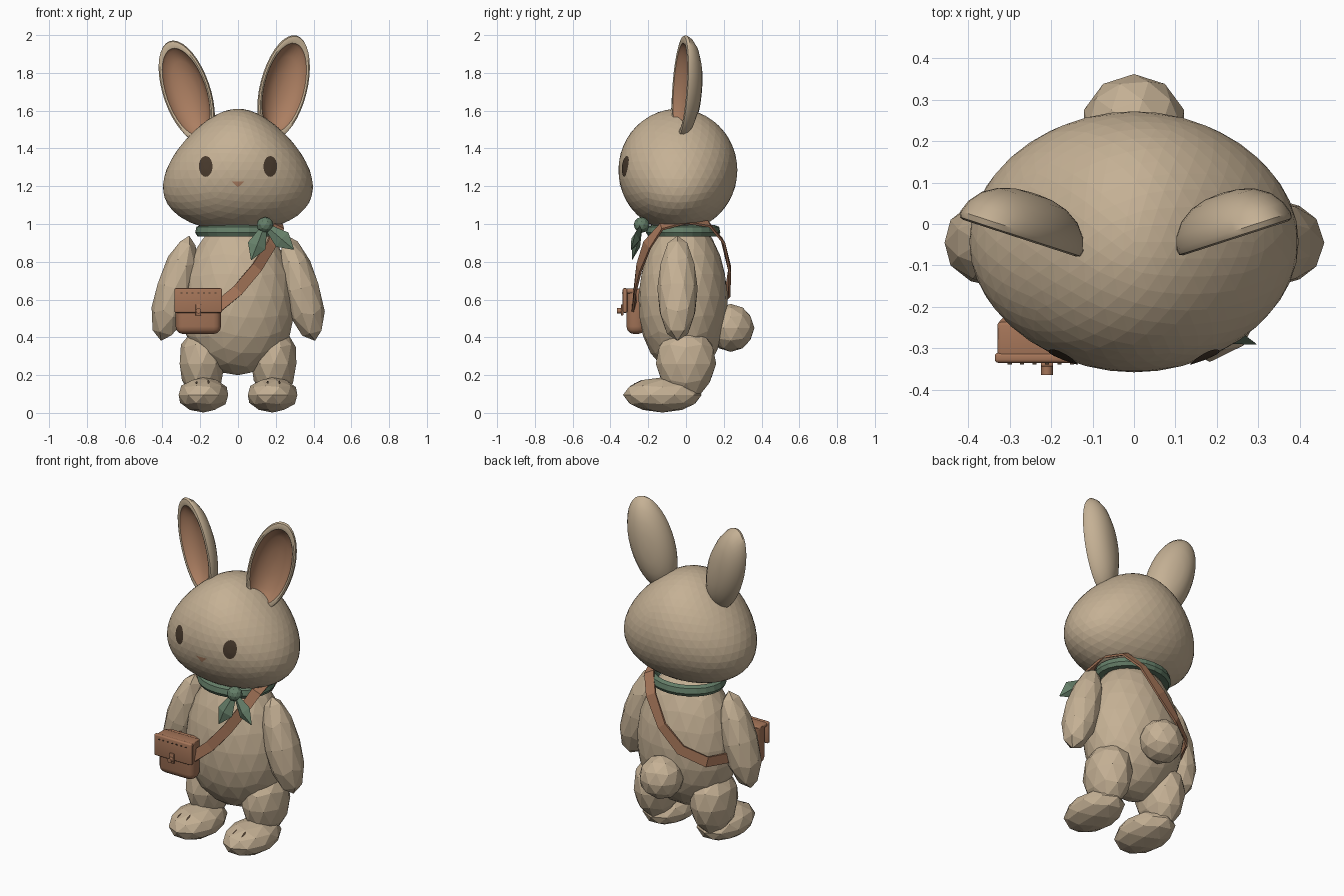
import bpy, bmesh, math
from math import sin, cos, pi, radians
from mathutils import Vector, Matrix
from mathutils.bvhtree import BVHTree

if "Cube" in bpy.data.objects:
    bpy.data.objects.remove(bpy.data.objects["Cube"])


def material(name, rgb):
    m = bpy.data.materials.new(name)
    m.use_nodes = True
    m.diffuse_color = (*rgb, 1)
    m.node_tree.nodes["Principled BSDF"].inputs["Base Color"].default_value = (*rgb, 1)
    return m


FUR = material("tan fur", (.56, .44, .30))
INNER = material("inner ear pink brown", (.41, .21, .12))
LEATHER = material("brown leather", (.38, .18, .10))
GREEN = material("scarf green", (.13, .21, .14))
DARK = material("dark brown", (.065, .042, .026))


def finish(name, bm, mats, smooth=False):
    bmesh.ops.recalc_face_normals(bm, faces=bm.faces)
    mesh = bpy.data.meshes.new(name)
    bm.to_mesh(mesh)
    bm.free()
    for m in mats:
        mesh.materials.append(m)
    ob = bpy.data.objects.new(name, mesh)
    bpy.context.collection.objects.link(ob)
    if smooth:
        bpy.ops.object.select_all(action='DESELECT')
        ob.select_set(True)
        bpy.context.view_layer.objects.active = ob
        bpy.ops.object.shade_smooth_by_angle(angle=radians(40))
    return ob


def ball(name, loc, size, detail, mat=FUR, taper=(0, 0), tilt=0):
    """Faceted ellipsoid; taper narrows x and y towards the top."""
    bm = bmesh.new()
    bmesh.ops.create_icosphere(bm, subdivisions=detail, radius=1)
    turn = Matrix.Rotation(tilt, 3, 'Y')
    for v in bm.verts:
        x, y, z = v.co
        p = Vector((x * size[0] * (1 - taper[0] * z), y * size[1] * (1 - taper[1] * z), z * size[2]))
        v.co = turn @ p + Vector(loc)
    return finish(name, bm, [mat])


def loft(name, rings, mats, closed=False, inner_from=None, smooth=False):
    """Skin a list of equal rings; later strips can take the second material."""
    bm = bmesh.new()
    rows = [[bm.verts.new(p) for p in ring] for ring in rings]
    n = len(rows[0])
    for i in range(len(rows) if closed else len(rows) - 1):
        a, b = rows[i], rows[(i + 1) % len(rows)]
        for j in range(n):
            k = (j + 1) % n
            f = bm.faces.new((a[j], a[k], b[k], b[j]))
            if inner_from is not None and i >= inner_from:
                f.material_index = 1
    if not closed:
        bm.faces.new(rows[0])
        last = bm.faces.new(rows[-1])
        last.material_index = 0 if inner_from is None else 1
    return finish(name, bm, mats, smooth)


def box(name, loc, size, mat, bevel=0.0, tall=0):
    bm = bmesh.new()
    bmesh.ops.create_cube(bm, size=1)
    for v in bm.verts:
        v.co = Vector([v.co[i] * size[i] + loc[i] for i in range(3)])
    if bevel:
        edges = [e for e in bm.edges if not tall or min(v.co.z for v in e.verts) < loc[2]]
        bmesh.ops.bevel(bm, geom=edges, offset=bevel, segments=3, affect='EDGES', profile=.5)
    return finish(name, bm, [mat], bool(bevel))


def decal(name, target, outline, direction, mat):
    """Thin painted patch projected along a direction onto a target."""
    tree = BVHTree.FromPolygons([v.co for v in target.data.vertices],
                                [p.vertices[:] for p in target.data.polygons])
    d = Vector(direction)
    centre = sum(outline, Vector()) / len(outline)

    def drop(p):
        hit = tree.ray_cast(p - d * 3, d)[0]
        return (hit if hit else p) - d * .004
    loft(name, [[drop(centre.lerp(p, s)) for p in outline] for s in (1, .8, .6, .4, .2)], [mat])


# Head and body
head = ball("head", (0, -.043, 1.285), (.38, .315, .325), 4, taper=(.32, 0))
ball("body", (0, -.015, .62), (.30, .237, .42), 3, taper=(.12, .08))
ball("tail", (0, .237, .45), (.127, .125, .127), 2)

# Face
for side, label in ((-1, "right"), (1, "left")):
    oval = [Vector((side * .171 + .036 * cos(a), 0, 1.305 + .055 * sin(a)))
            for a in (2 * pi * i / 20 for i in range(20))]
    decal(label + "_eye", head, oval, (0, 1, 0), DARK)
corners = [Vector(c) for c in ((-.035, 0, 1.226), (.035, 0, 1.226), (0, 0, 1.194))]
nose = [corners[i].lerp(corners[(i + 1) % 3], t / 3) for i in range(3) for t in range(3)]
decal("nose", head, nose, (0, 1, 0), INNER)

# Ears: rounded back, furry rim, dished inside (scale, depth)
ear_profile = [(.06, .078), (.3, .075), (.55, .064), (.78, .042), (.93, .012), (1, -.018),
               (.98, -.032), (.92, -.036), (.85, -.032), (.81, -.015), (.6, .015), (.3, .032), (.06, .036)]
for label, side, spot, lean in (("right", -1, (-.265, 0, 1.70), 20), ("left", 1, (.235, 0, 1.722), 15)):
    turn = Matrix.Rotation(side * radians(18), 3, 'Z') @ Matrix.Rotation(side * radians(lean), 3, 'Y')
    angles = [2 * pi * i / 36 for i in range(36)]
    rings = [[turn @ Vector((.13 * s * sin(a), y, .285 * s * cos(a))) + Vector(spot) for a in angles]
             for s, y in ear_profile]
    loft(label + "_ear", rings, [FUR, INNER], inner_from=8, smooth=True)

# Limbs
for side, label in ((-1, "right"), (1, "left")):
    ball(label + "_arm", (side * .333, -.045, .66), (.1, .107, .288), 2, taper=(.12, .05), tilt=-side * radians(15))
    ball(label + "_leg", (side * .19, 0, .26), (.125, .16, .195), 2, taper=(-.1, -.1))
    foot = ball(label + "_foot", (side * .183, -.125, .095), (.138, .208, .093), 2)
    for k in (-1, 1):
        mark = [Vector((side * .188 + k * .031 + .006 * cos(a), -.255 + .022 * sin(a), 0))
                for a in (2 * pi * i / 8 for i in range(8))]
        decal(label + "_toe_mark", foot, mark, (0, 0, -1), DARK)

# Scarf: band, knot and two pointed ends
band = [(0, .995), (.025, .985), (.032, .955), (.02, .935), (-.02, .94)]
loft("scarf_band", [[Vector(((.195 + r) * cos(a), -.015 + (.165 + r) * sin(a), z)) for r, z in band]
                    for a in (2 * pi * i / 24 for i in range(24))], [GREEN], closed=True)
KNOT = Vector((.143, -.235, .995))
ball("scarf_knot", KNOT, (.045, .042, .042), 2, GREEN)
for label, tip in (("inner", (.07, -.285, .81)), ("outer", (.295, -.29, .865))):
    axis = Vector(tip) - KNOT
    across = axis.cross(Vector((0, 1, 0))).normalized()
    thick = axis.cross(across).normalized()
    rings = [[KNOT + axis * t + across * w * cos(a) + thick * w * .45 * sin(a)
              for a in (0, pi / 2, pi, 3 * pi / 2)]
             for t, w in ((.05, .015), (.6, .05), (1, .002))]
    loft("scarf_end_" + label, rings, [GREEN])

# Satchel strap: flat band wound round the body
path = [Vector(p) for p in (
    (-.12, -.275, .55), (0, -.27, .65), (.1, -.248, .77), (.175, -.205, .89), (.215, -.13, .985),
    (.205, 0, 1.02), (.165, .12, 1.0), (.1, .195, .91), (0, .232, .76), (-.12, .222, .64),
    (-.25, .155, .575), (-.315, .02, .57), (-.3, -.13, .58), (-.22, -.24, .6))]
rings = []
for i, p in enumerate(path):
    along = path[min(i + 1, len(path) - 1)] - path[max(i - 1, 0)]
    out = p - Vector((0, 0, .62 if p.z > .9 else p.z))
    wide = along.cross(out).normalized()
    out = wide.cross(along).normalized()
    rings.append([p + wide * w * .03 + out * t * .006 for w, t in ((-1, -1), (1, -1), (1, 1), (-1, 1))])
loft("satchel_strap", rings, [LEATHER])

# Satchel
box("satchel_body", (-.21, -.265, .535), (.24, .1, .235), LEATHER, .04, 1)
box("satchel_flap", (-.21, -.323, .595), (.252, .024, .13), LEATHER, .008)
box("satchel_lid", (-.21, -.28, .645), (.24, .09, .025), LEATHER, .01)
box("clasp_tab", (-.21, -.338, .545), (.03, .012, .06), LEATHER, .004)
bm = bmesh.new()
bmesh.ops.create_cone(bm, cap_ends=True, segments=12, radius1=.014, radius2=.014, depth=.03,
                      matrix=Matrix.Translation((-.21, -.35, .54)) @ Matrix.Rotation(pi / 2, 4, 'X'))
finish("clasp_stud", bm, [LEATHER], True)
for i in range(7):
    box("stitch", (-.3 + i * .03, -.336, .635), (.01, .006, .005), DARK)
